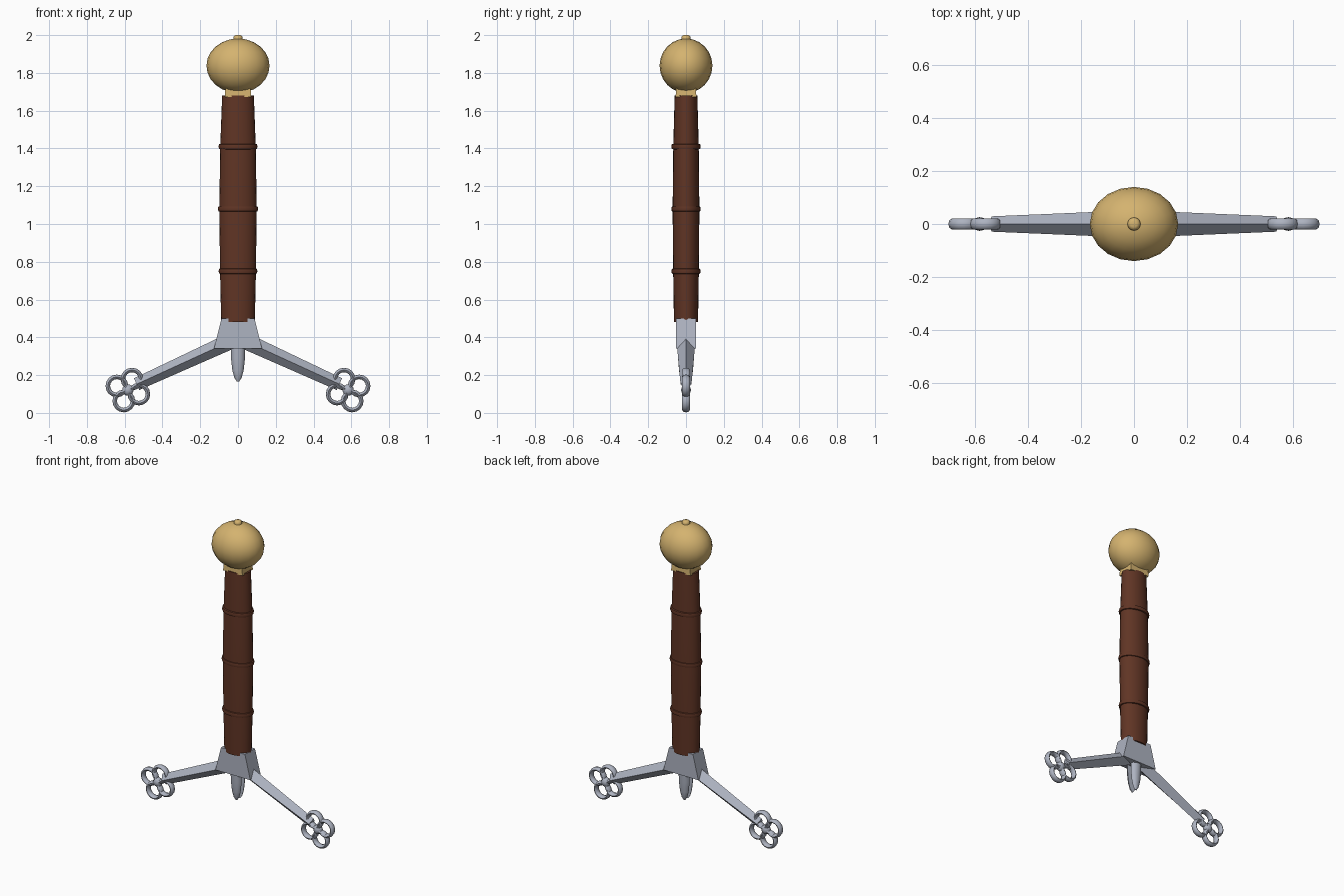
import bpy, bmesh
from math import sin, cos, pi, radians
from mathutils import Vector

cube = bpy.data.objects.get("Cube")
if cube:
    bpy.data.objects.remove(cube, do_unlink=True)


def material(name, rgb):
    m = bpy.data.materials.new(name)
    m.use_nodes = True
    m.diffuse_color = (*rgb, 1)
    m.node_tree.nodes["Principled BSDF"].inputs["Base Color"].default_value = (*rgb, 1)
    return m


steel = material("steel", (0.42, 0.45, 0.53))
leather = material("brown leather", (0.117, 0.035, 0.018))
brass = material("brass", (0.66, 0.45, 0.16))


def loft(name, rings, mat, smooth=None, closed=False):
    """Skin a list of point loops; cap the ends unless the loops close up."""
    bm = bmesh.new()
    loops = [[bm.verts.new(p) for p in ring] for ring in rings]
    pairs = list(zip(loops, loops[1:]))
    if closed:
        pairs.append((loops[-1], loops[0]))
    else:
        bm.faces.new(loops[0])
        bm.faces.new(loops[-1])
    for a, b in pairs:
        for i in range(len(a)):
            j = (i + 1) % len(a)
            bm.faces.new((a[i], a[j], b[j], b[i]))
    bmesh.ops.recalc_face_normals(bm, faces=bm.faces)
    mesh = bpy.data.meshes.new(name)
    bm.to_mesh(mesh)
    bm.free()
    mesh.materials.append(mat)
    obj = bpy.data.objects.new(name, mesh)
    bpy.context.collection.objects.link(obj)
    if smooth:
        bpy.ops.object.select_all(action="DESELECT")
        obj.select_set(True)
        bpy.context.view_layer.objects.active = obj
        bpy.ops.object.shade_smooth_by_angle(angle=radians(smooth))
    return obj


def ellipse(rx, ry, z, n=24):
    return [(rx * cos(2 * pi * i / n), ry * sin(2 * pi * i / n), z) for i in range(n)]


def rect(x, y, z):
    return [(x, y, z), (-x, y, z), (-x, -y, z), (x, -y, z)]


def ball(name, centre, radii, mat, n=20, rows=12):
    rings = []
    for k in range(rows + 1):
        a = pi * min(max(k / rows, 0.01), 0.99)
        ring = ellipse(radii[0] * sin(a), radii[1] * sin(a), -radii[2] * cos(a), n)
        rings.append([Vector(p) + Vector(centre) for p in ring])
    return loft(name, rings, mat, 50)


# Pommel with its button and square collar
ball("pommel", (0, 0, 1.838), (0.167, 0.14, 0.144), brass)
button = [(0.024, 1.96), (0.025, 1.985), (0.021, 1.996), (0.012, 2.0)]
loft("pommel_button", [ellipse(r, r, z, 12) for r, z in button], brass, 50)
loft("pommel_collar", [rect(0.07, 0.055, 1.672), rect(0.066, 0.052, 1.73)], brass)

# Oval grip, slightly swollen in the middle
grip = [(0.089, 0.48), (0.095, 0.75), (0.099, 1.08), (0.094, 1.41), (0.084, 1.68)]
loft("grip", [ellipse(r, 0.068 * r / 0.095, z) for r, z in grip], leather, 40)

# Raised cords around the grip
for name, z, r in (("lower", 0.75, 0.1), ("middle", 1.08, 0.104), ("upper", 1.41, 0.1)):
    bands = [(-0.012, -0.016), (0, -0.012), (0.003, 0), (0, 0.012), (-0.012, 0.016)]
    loft(name + "_grip_band",
         [ellipse(r + d, 0.075 + d, z + h) for d, h in bands], leather, 40)

# Flared block in the centre of the guard
loft("guard_block", [rect(0.127, 0.053, 0.342), rect(0.087, 0.052, 0.5)], steel)

# Tongues that point down in front and behind
for name, side in (("front", -1), ("back", 1)):
    tongue = [(0.038, 0.03, 0.36), (0.037, 0.027, 0.29), (0.03, 0.022, 0.225),
              (0.019, 0.015, 0.185), (0.005, 0.006, 0.165)]
    rings = [[(w * cos(pi * i / 6), side * (0.015 + d * sin(pi * i / 6)), z)
              for i in range(7)] for w, d, z in tongue]
    loft(name + "_tongue", rings, steel, 35)

# Sloping arms with four-ring ends, mirrored left and right
slope = radians(-24.6)
along = Vector((cos(slope), 0, sin(slope)))
up = Vector((-sin(slope), 0, cos(slope)))
hub = Vector((0.583, 0, 0.121))
for name, side in (("left", 1), ("right", -1)):
    def flip(p):
        return (side * p[0], p[1], p[2])

    # Diamond-section arm
    rings = []
    for distance, height, depth in ((0.6, 0.043, 0.05), (0.055, 0.034, 0.029)):
        c = hub - along * distance + up * 0.009
        rings.append([flip(c + v) for v in (up * height, Vector((0, depth, 0)),
                                            -up * height, Vector((0, -depth, 0)))])
    loft(name + "_guard_arm", rings, steel)
    ball(name + "_ring_hub", flip(hub), (0.03, 0.026, 0.03), steel, 12, 8)

    # Four rings set diagonally to the arm
    for k in range(4):
        a = slope + pi / 4 + k * pi / 2
        c = hub + Vector((cos(a), 0, sin(a))) * 0.062
        rings = []
        for i in range(16):
            t = 2 * pi * i / 16
            out = Vector((cos(t), 0, sin(t)))
            rings.append([flip(c + out * (0.048 + 0.012 * cos(2 * pi * j / 8))
                               + Vector((0, 0.02 * sin(2 * pi * j / 8), 0)))
                          for j in range(8)])
        loft(f"{name}_end_ring_{k + 1}", rings, steel, 50, closed=True)
